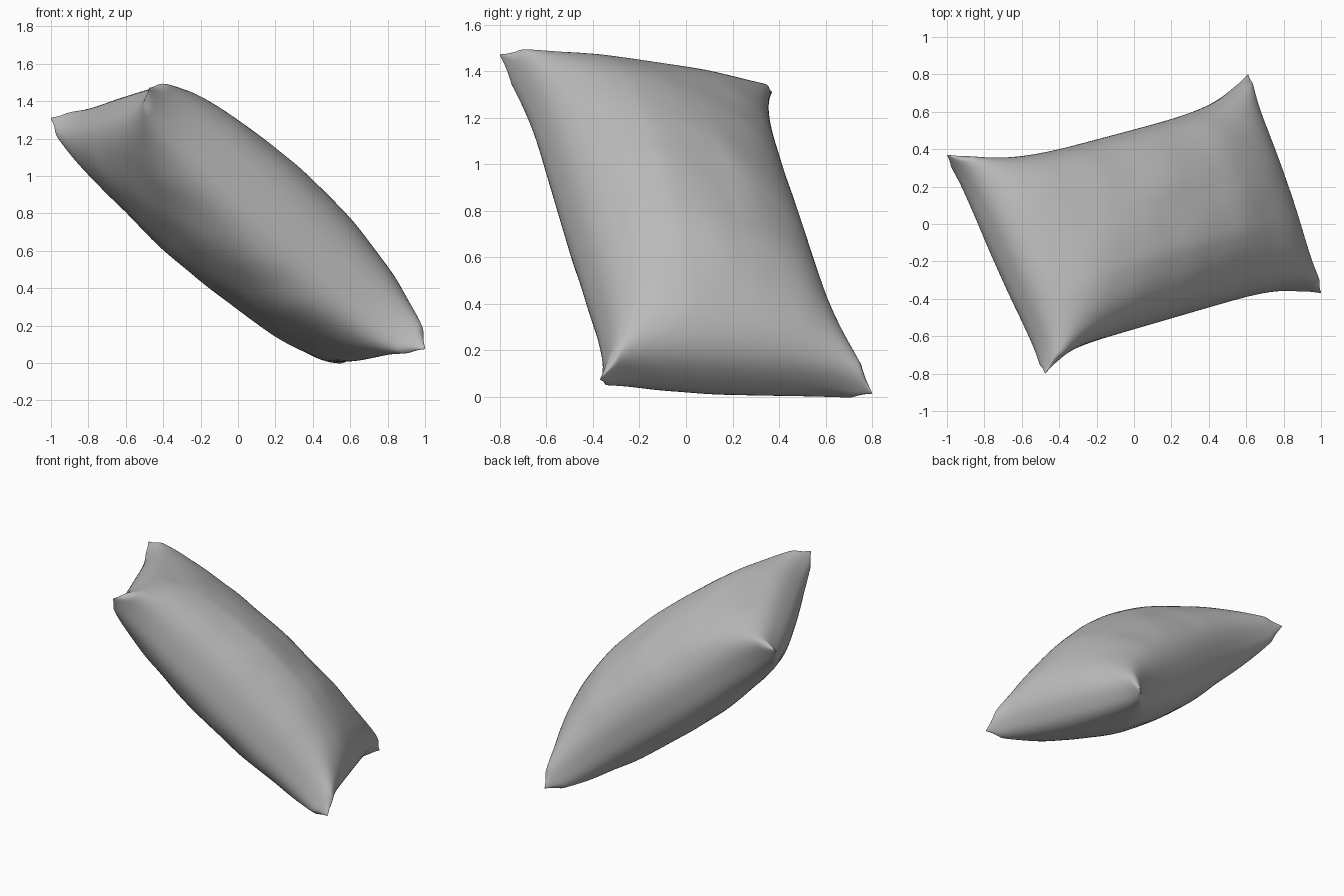
import bpy, bmesh, math
from mathutils import Vector, noise

if "Cube" in bpy.data.objects:
    bpy.data.objects.remove(bpy.data.objects["Cube"])

# Tilted cushion: four seam corners
A = Vector((-1.0, 0.37, 1.31))
B = Vector((0.61, 0.80, 0.015))
C = Vector((1.0, -0.37, 0.075))
D = Vector((-0.475, -0.80, 1.47))
U = (B - A + C - D).normalized()
V = (A - D + B - C).normalized()
N = U.cross(V).normalized()
NU, NV = 72, 56


def cushion_point(u, v, side):
    s, t = (u + 1) / 2, (v + 1) / 2
    p = (D * (1 - s) + C * s) * (1 - t) + (A * (1 - s) + B * s) * t
    # seams pulled inwards between the corners
    pull = 0.135 * (1 - u ** 4) if v > 0 else 0.10 * (1 - u ** 6)
    p -= V * pull * v
    p -= U * 0.065 * u * (1 - v ** 6)
    # puffed thickness, between a plain product and a fuller, boxier blend
    a, b = max(1e-6, 1 - u * u), max(1e-6, 1 - v * v)
    m = math.sqrt(a * b / (1 / a + 1 / b - 1))
    h = (0.39 if side == 1 else 0.345) * m ** 0.39
    # upper sheet has a soft ridge towards the front long seam
    if side == 1:
        h *= 1 - 0.06 * v
        h += 0.02 * max(0, 1 - abs(v + 0.45) / 0.5) * a
    # flat ears at the corner tips
    tip = math.hypot(1 - abs(u), 1 - abs(v))
    h *= min(1, 0.35 + tip / 0.13)
    # soft creases
    h += noise.noise(p * 4.0 + N * side) * 0.010 * min(1, 4 * m)
    return p + N * side * h


bm = bmesh.new()
sheets = {}
for side in (1, -1):
    for i in range(NU + 1):
        for j in range(NV + 1):
            seam = i in (0, NU) or j in (0, NV)
            if seam and side == -1:
                sheets[side, i, j] = sheets[1, i, j]
                continue
            u = math.sin((i / NU - 0.5) * math.pi)
            v = math.sin((j / NV - 0.5) * math.pi)
            sheets[side, i, j] = bm.verts.new(cushion_point(u, v, side))
    for i in range(NU):
        for j in range(NV):
            q = [sheets[side, i, j], sheets[side, i + 1, j],
                 sheets[side, i + 1, j + 1], sheets[side, i, j + 1]]
            bm.faces.new(q if side == 1 else q[::-1])
me = bpy.data.meshes.new("cushion")
bm.to_mesh(me)
bm.free()
cushion = bpy.data.objects.new("cushion", me)
bpy.context.collection.objects.link(cushion)

# One plain fabric colour
fabric = bpy.data.materials.new("grey fabric")
fabric.diffuse_color = (0.5, 0.5, 0.5, 1)
fabric.use_nodes = True
fabric.node_tree.nodes["Principled BSDF"].inputs["Base Color"].default_value = fabric.diffuse_color
me.materials.append(fabric)
for f in me.polygons:
    f.use_smooth = True
